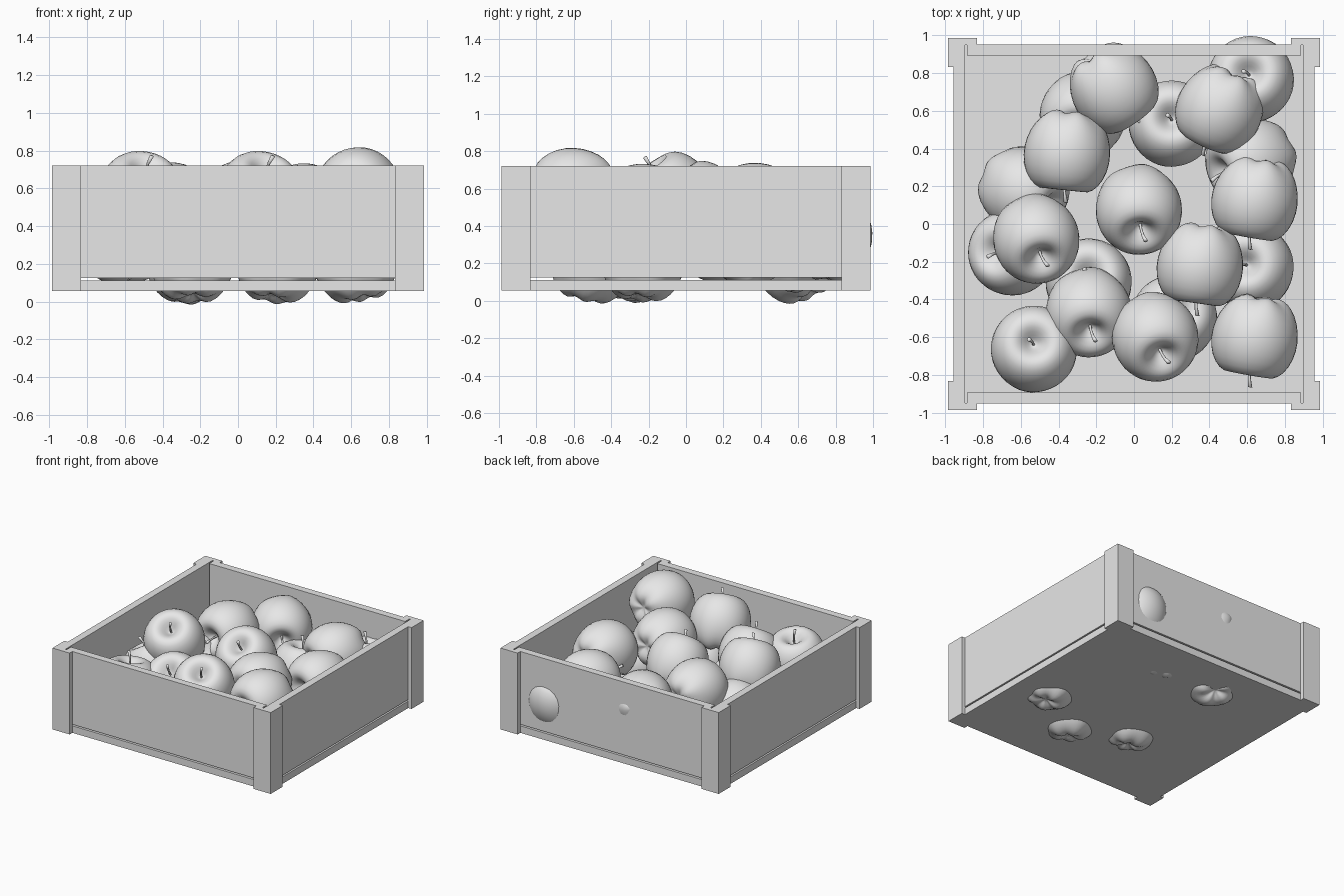
import bpy, bmesh, math
from mathutils import Vector

if "Cube" in bpy.data.objects:
    bpy.data.objects.remove(bpy.data.objects["Cube"])

grey = bpy.data.materials.new("plain_grey")
grey.diffuse_color = (0.8, 0.8, 0.8, 1)
grey.use_nodes = True
grey.node_tree.nodes["Principled BSDF"].inputs["Base Color"].default_value = grey.diffuse_color


def finish(name, bm, smooth=False):
    bmesh.ops.recalc_face_normals(bm, faces=bm.faces)
    mesh = bpy.data.meshes.new(name)
    bm.to_mesh(mesh)
    bm.free()
    mesh.materials.append(grey)
    for p in mesh.polygons:
        p.use_smooth = smooth
    ob = bpy.data.objects.new(name, mesh)
    bpy.context.collection.objects.link(ob)
    return ob


def box(name, x0, x1, y0, y1, z0, z1):
    bm = bmesh.new()
    bmesh.ops.create_cube(bm, size=1)
    for v in bm.verts:
        v.co = (x1 if v.co.x > 0 else x0, y1 if v.co.y > 0 else y0, z1 if v.co.z > 0 else z0)
    return finish(name, bm)


def corner_post(sx, sy):
    # L-shaped post wrapped round the outside of a corner
    outer, inner, end = 0.987, 0.95, 0.832
    pts = [(outer, outer), (end, outer), (end, inner), (inner, inner), (inner, end), (outer, end)]
    bm = bmesh.new()
    face = bm.faces.new([bm.verts.new((x * sx, y * sy, 0.055)) for x, y in pts])
    ext = bmesh.ops.extrude_face_region(bm, geom=[face])
    for g in ext["geom"]:
        if isinstance(g, bmesh.types.BMVert):
            g.co.z = 0.72
    finish("corner_post", bm)


# Crate: floor, four panels raised above it by a thin gap, four posts
box("crate_floor", -0.957, 0.957, -0.952, 0.952, 0.055, 0.112)
for s in (-1, 1):
    y0, y1 = sorted((s * 0.893, s * 0.952))
    box("end_panel", -0.885, 0.885, y0, y1, 0.124, 0.72)
    x0, x1 = sorted((s * 0.897, s * 0.957))
    box("side_panel", x0, x1, -0.955, 0.955, 0.124, 0.72)
    for t in (-1, 1):
        corner_post(s, t)

# Apple profile (radius, height) from stem cavity to blossom end
PROFILE = [(0, 0.125), (0.025, 0.135), (0.06, 0.178), (0.105, 0.208), (0.16, 0.195), (0.212, 0.13),
           (0.237, 0.035), (0.228, -0.06), (0.192, -0.145), (0.145, -0.195), (0.095, -0.218),
           (0.05, -0.205), (0, -0.18)]
SEG = 20


def lathe(bm, rings):
    # rings: lists of points; a single point closes an end
    rows = [[bm.verts.new(p) for p in ring] for ring in rings]
    for a, b in zip(rows, rows[1:]):
        n = max(len(a), len(b))
        for i in range(n):
            j = (i + 1) % n
            quad = [a[i % len(a)], a[j % len(a)], b[j % len(b)], b[i % len(b)]]
            bm.faces.new(list(dict.fromkeys(quad)))


def apple_mesh():
    bm = bmesh.new()
    rings = []
    for r, z in PROFILE:
        if r == 0:
            rings.append([(0, 0, z)])
            continue
        ring = []
        for i in range(SEG):
            a = math.tau * i / SEG
            # five soft lobes toward the blossom end
            w = max(0, -z) / 0.22
            lobe = math.cos(5 * a) * w
            ring.append((r * (1 + 0.03 * lobe) * math.cos(a), r * (1 + 0.03 * lobe) * math.sin(a),
                         z - 0.012 * lobe * w))
        rings.append(ring)
    lathe(bm, rings)
    ob = finish("apple", bm, True)
    mod = ob.modifiers.new("rounding", "SUBSURF")
    mod.levels = mod.render_levels = 1
    return ob


def stem_mesh():
    bm = bmesh.new()
    rings = []
    for z, r, bend in [(0.11, 0.008, 0), (0.17, 0.007, 0.003), (0.22, 0.008, 0.01), (0.265, 0.012, 0.022)]:
        rings.append([(bend + r * math.cos(k * math.tau / 8), r * math.sin(k * math.tau / 8), z)
                      for k in range(8)])
    rings.append([(0.022, 0, 0.267)])
    lathe(bm, rings)
    return finish("stem", bm, True)


# Position, then stem heading in the ground plane and tilt from upright (degrees)
APPLES = [
    # bottom layer
    (0.62, -0.23, 0.225, 150, 12), (0.21, -0.50, 0.222, 60, 15), (-0.24, -0.31, 0.225, 90, 15),
    (-0.27, 0.58, 0.225, 250, 25), (0.20, 0.53, 0.275, 90, 10), (0.62, 0.765, 0.33, 110, 12),
    (0.62, 0.33, 0.31, 200, 60), (-0.64, -0.15, 0.33, 180, 30), (-0.585, 0.18, 0.32, 330, 60),
    (-0.53, -0.665, 0.41, 95, 12),
    # top layer
    (-0.24, -0.465, 0.43, 275, 36), (-0.52, -0.075, 0.555, 285, 36), (0.025, 0.08, 0.505, 275, 40),
    (0.11, -0.595, 0.555, 290, 36), (0.64, -0.6, 0.59, 260, 92), (0.64, 0.13, 0.465, 260, 92),
    (0.35, -0.22, 0.505, 262, 90), (-0.355, 0.38, 0.51, 264, 90), (0.455, 0.61, 0.46, 245, 100),
    (-0.11, 0.72, 0.48, 305, 100),
]
apple, stem = apple_mesh(), stem_mesh()
for n, (x, y, z, heading, tilt) in enumerate(APPLES):
    h, t = math.radians(heading), math.radians(tilt)
    axis = Vector((math.sin(t) * math.cos(h), math.sin(t) * math.sin(h), math.cos(t)))
    for src in (apple, stem):
        ob = src
        if n:
            ob = src.copy()
            bpy.context.collection.objects.link(ob)
        ob.location = (x, y, z)
        ob.rotation_mode = "QUATERNION"
        ob.rotation_quaternion = axis.to_track_quat("Z", "Y")
